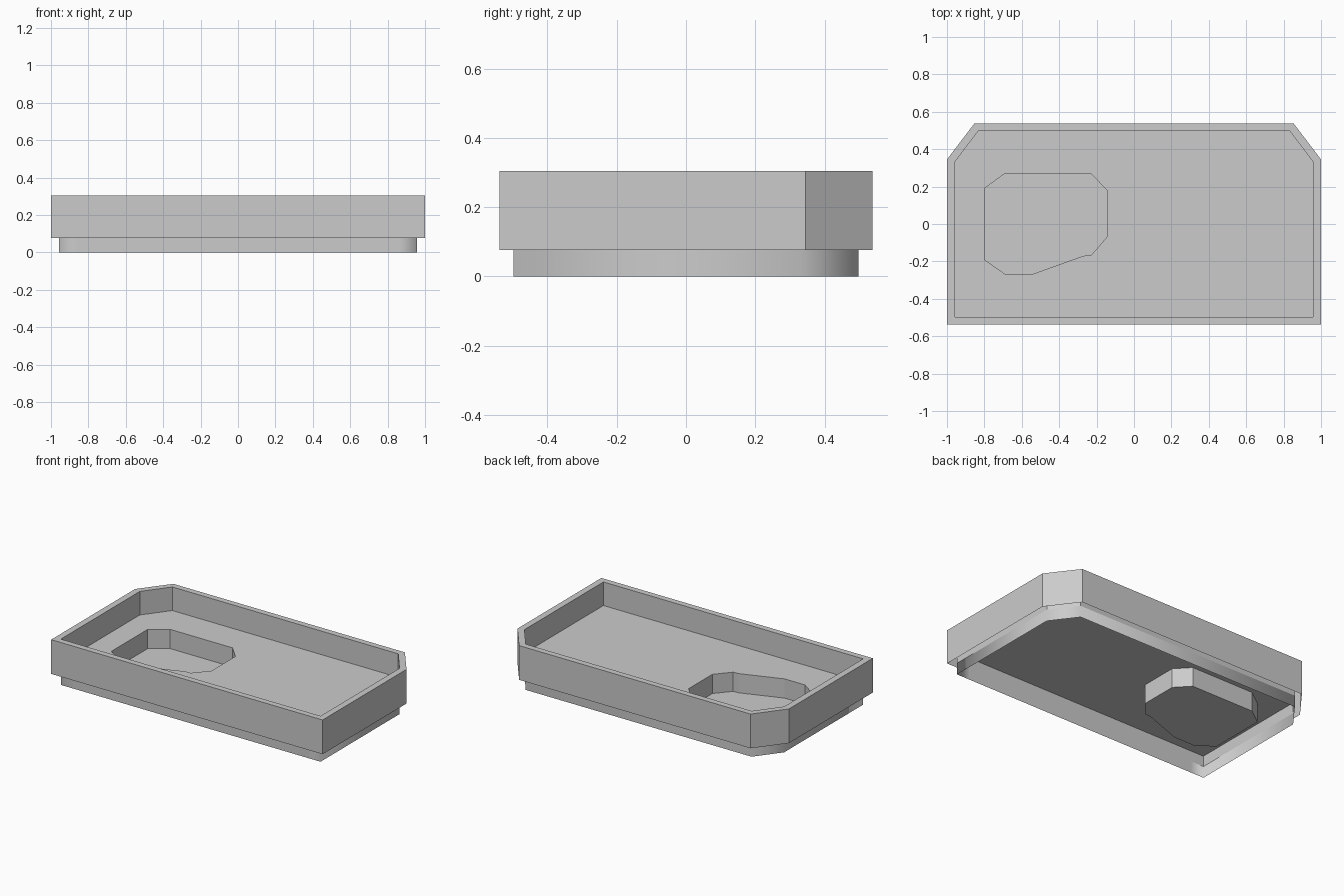
import bpy
import bmesh

cube = bpy.data.objects.get("Cube")
if cube:
    bpy.data.objects.remove(cube, do_unlink=True)

grey = bpy.data.materials.new("plain_grey")
grey.use_nodes = True
colour = (0.6, 0.6, 0.6, 1.0)
grey.diffuse_color = colour
grey.node_tree.nodes["Principled BSDF"].inputs["Base Color"].default_value = colour

TOP, WALL_BOTTOM, FLOOR, POCKET_BOTTOM = 0.305, 0.077, 0.148, 0.02


def cut_corner_outline(hx, hy, cut_x, cut_y):
    """Rectangle with both back corners cut, counter-clockwise."""
    right = [(hx, -hy), (hx, cut_y), (cut_x, hy)]
    return right + [(-x, y) for x, y in reversed(right)]


def loop(bm, outline, z):
    return [bm.verts.new((x, y, z)) for x, y in outline]


def band(bm, a, b):
    """Quads between two loops; faces point outward when b lies above a."""
    n = len(a)
    for i in range(n):
        j = (i + 1) % n
        bm.faces.new((a[i], a[j], b[j], b[i]))


def finish(bm, name):
    mesh = bpy.data.meshes.new(name)
    bm.normal_update()
    bm.to_mesh(mesh)
    bm.free()
    mesh.materials.append(grey)
    obj = bpy.data.objects.new(name, mesh)
    bpy.context.collection.objects.link(obj)
    return obj


outer = cut_corner_outline(1.0, 0.538, 0.853, 0.345)
inner = cut_corner_outline(0.957, 0.498, 0.832, 0.333)
pocket = [(-0.80, -0.19), (-0.69, -0.267), (-0.54, -0.267), (-0.27, -0.17),
          (-0.23, -0.168), (-0.145, -0.07), (-0.145, 0.18), (-0.23, 0.27),
          (-0.69, 0.27), (-0.80, 0.19)]

# Tray rim: outer wall, flat top edge and inner wall
bm = bmesh.new()
wall_low = loop(bm, outer, WALL_BOTTOM)
wall_top = loop(bm, outer, TOP)
rim_inner = loop(bm, inner, TOP)
inner_low = loop(bm, inner, WALL_BOTTOM)
band(bm, wall_low, wall_top)
band(bm, wall_top, rim_inner)
band(bm, rim_inner, inner_low)
finish(bm, "tray_rim")

# Tray floor with the pocket opening
bm = bmesh.new()
edges = []
for outline in (inner, pocket):
    ring = loop(bm, outline, FLOOR)
    edges += [bm.edges.new((ring[i - 1], ring[i])) for i in range(len(ring))]
bmesh.ops.triangle_fill(bm, use_beauty=True, use_dissolve=False,
                        edges=edges, normal=(0, 0, 1))
bm.normal_update()
for face in bm.faces:
    if face.normal.z < 0:
        face.normal_flip()
finish(bm, "tray_floor")

# Sunken pocket
bm = bmesh.new()
pocket_top = loop(bm, pocket, FLOOR)
pocket_low = loop(bm, pocket, POCKET_BOTTOM)
band(bm, pocket_top, pocket_low)
bm.faces.new(pocket_low)
finish(bm, "pocket")

# Open base lip below the tray, softly shaded round its corners
lip = [(-0.86, -0.498), (0.86, -0.498)] + inner
bm = bmesh.new()
band(bm, loop(bm, lip, 0.0), loop(bm, lip, WALL_BOTTOM))
for face in bm.faces:
    face.smooth = True
finish(bm, "base_lip")
